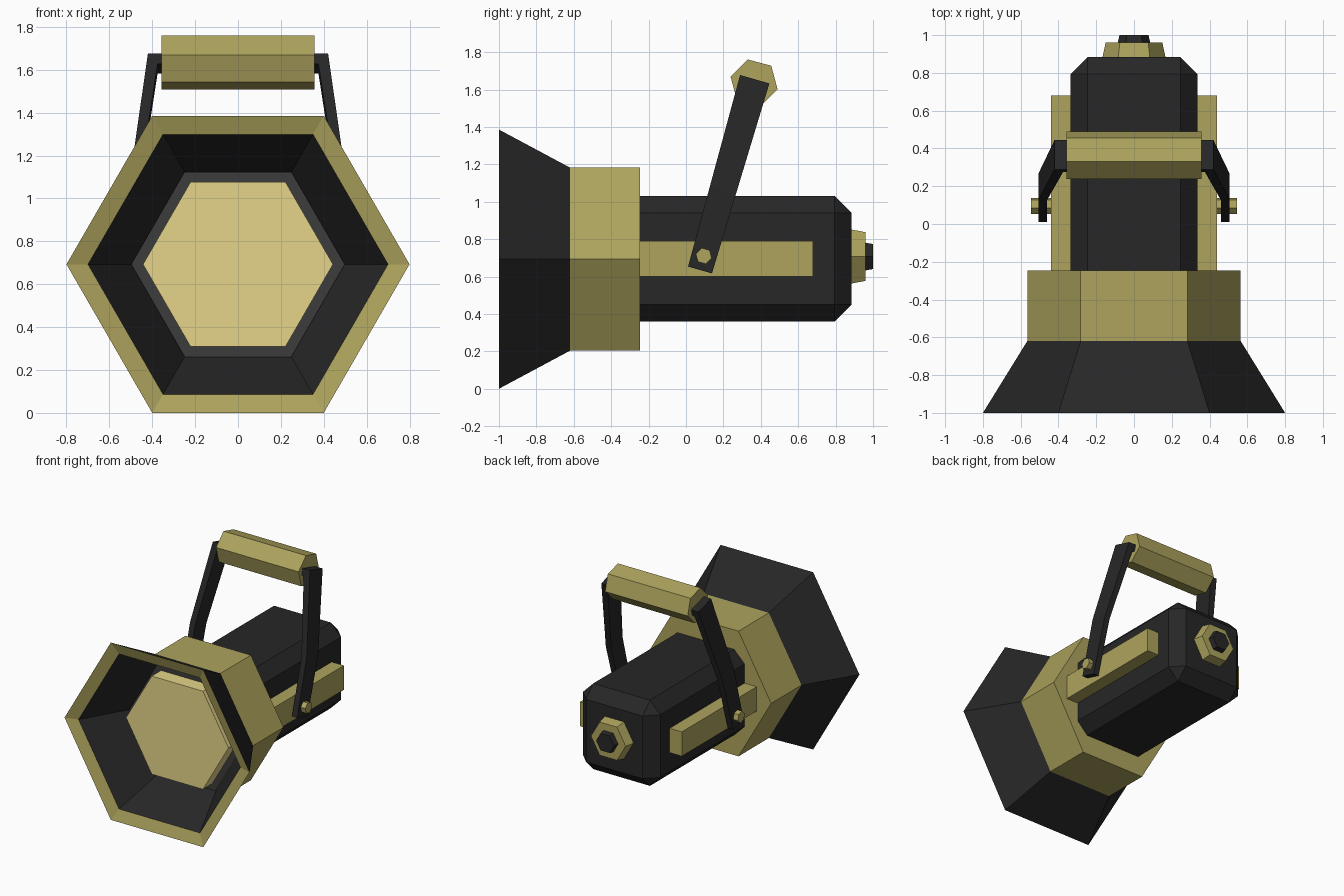
import bpy, bmesh, math
from mathutils import Vector

if "Cube" in bpy.data.objects:
    bpy.data.objects.remove(bpy.data.objects["Cube"])


def material(name, color):
    m = bpy.data.materials.new(name)
    m.diffuse_color = (*color, 1)
    m.use_nodes = True
    m.node_tree.nodes["Principled BSDF"].inputs["Base Color"].default_value = m.diffuse_color
    return m


BLACK = material("black_paint", (0.02, 0.02, 0.02))
GREY = material("dark_grey", (0.045, 0.045, 0.045))
OLIVE = material("olive_paint", (0.42, 0.37, 0.11))
LENS = material("lens_yellow", (0.78, 0.66, 0.25))
ZC = 0.693  # height of the lamp axis


def finish(name, bm, *mats):
    bmesh.ops.recalc_face_normals(bm, faces=bm.faces)
    me = bpy.data.meshes.new(name)
    bm.to_mesh(me)
    bm.free()
    for m in mats:
        me.materials.append(m)
    ob = bpy.data.objects.new(name, me)
    bpy.context.collection.objects.link(ob)
    return ob


def loft(name, rings, *mats, closed=False, slots=None):
    """Skin a row of point rings; cap the ends, or join last to first."""
    bm = bmesh.new()
    rows = [[bm.verts.new(p) for p in r] for r in rings]
    n = len(rows[0])
    spans = len(rows) if closed else len(rows) - 1
    for i in range(spans):
        a, b = rows[i], rows[(i + 1) % len(rows)]
        for k in range(n):
            f = bm.faces.new((a[k], a[(k + 1) % n], b[(k + 1) % n], b[k]))
            f.material_index = slots[i] if slots else 0
    if not closed:
        bm.faces.new(rows[0])
        bm.faces.new(rows[-1])
    return finish(name, bm, *mats)


def hex_y(y, r, z=ZC):
    """Hexagon across the y axis, corners pointing sideways."""
    return [(r * math.cos(k * math.pi / 3), y, z + r * math.sin(k * math.pi / 3))
            for k in range(6)]


def hex_x(x, r, y, z, turn):
    """Hexagon across the x axis."""
    angles = [math.radians(turn + 60 * k) for k in range(6)]
    return [(x, y + r * math.cos(a), z + r * math.sin(a)) for a in angles]


def box(name, lo, hi, mat, bevel=0):
    bm = bmesh.new()
    bmesh.ops.create_cube(bm, size=1)
    lo, hi = Vector(lo), Vector(hi)
    bmesh.ops.scale(bm, vec=hi - lo, verts=bm.verts)
    bmesh.ops.translate(bm, vec=(lo + hi) / 2, verts=bm.verts)
    if bevel:
        bmesh.ops.bevel(bm, geom=bm.edges[:], offset=bevel, segments=1,
                        affect='EDGES')
    return finish(name, bm, mat)


# Flared hood: black shell with an olive front rim
loft("hood", [hex_y(-1, 0.8), hex_y(-0.62, 0.565), hex_y(-0.61, 0.49),
              hex_y(-0.97, 0.7)],
     BLACK, OLIVE, closed=True, slots=[0, 0, 0, 1])

# Band, lens ring and lens
loft("head_band", [hex_y(-0.62, 0.565), hex_y(-0.245, 0.565)], OLIVE)
loft("lens_ring", [hex_y(-0.635, 0.498), hex_y(-0.55, 0.45)], GREY)
loft("lens", [hex_y(-0.75, 0.443), hex_y(-0.6, 0.443)], LENS)

# Chamfered body
box("body", (-0.335, -0.4, 0.36), (0.335, 0.885, 1.03), BLACK, bevel=0.09)

# Rear knob
loft("rear_cap", [hex_y(0.87, 0.17, 0.707), hex_y(0.96, 0.15, 0.707)], OLIVE)
loft("rear_button", [hex_y(0.94, 0.09, 0.707), hex_y(1.0, 0.077, 0.707)], BLACK)

# Side rails and pivot bolts
for side, s in (("right", 1), ("left", -1)):
    x0, x1 = sorted((s * 0.3, s * 0.44))
    box(f"{side}_rail", (x0, -0.3, 0.6), (x1, 0.68, 0.79), OLIVE)
    loft(f"{side}_bolt", [hex_x(s * 0.42, 0.044, 0.095, 0.71, 45),
                          hex_x(s * 0.545, 0.044, 0.095, 0.71, 45)], OLIVE)

# Tilted U-shaped bracket: a bent flat strip, slightly wider at the top
base = Vector((0, 0.075, 0.635))
along = Vector((0, 0.2757, 0.9613))
across = Vector((0, 0.9613, -0.2757))


def strip_point(x, t, side):
    return base + Vector((x, 0, 0)) + along * t + across * side * (0.0665 + 0.014 * t)


# (outer x, outer t, inner x, inner t)
half = [(0.505, 0, 0.46, 0), (0.505, 0.45, 0.46, 0.44), (0.42, 1.061, 0.375, 1.01)]
stations = half + [(-a, b, -c, d) for a, b, c, d in reversed(half)]
loft("bracket", [[strip_point(a, b, -1), strip_point(a, b, 1),
                  strip_point(c, d, 1), strip_point(c, d, -1)]
                 for a, b, c, d in stations], BLACK)

# Handle grip
loft("handle_grip", [hex_x(x, 0.13, 0.364, 1.635, 45) for x in (-0.357, 0.357)], OLIVE)
